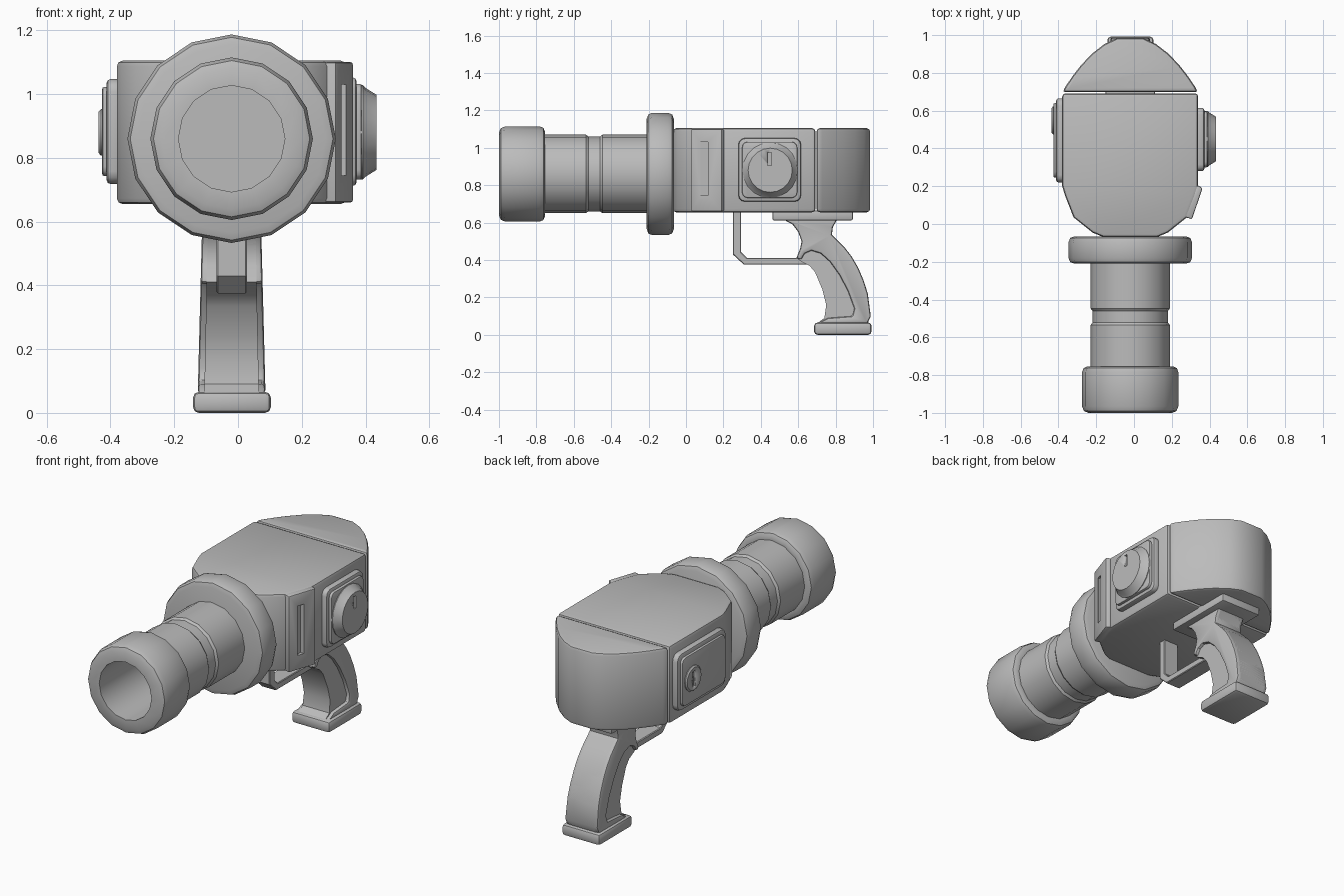
import bpy, bmesh, math
from mathutils import Vector, Matrix

if "Cube" in bpy.data.objects:
    bpy.data.objects.remove(bpy.data.objects["Cube"])

CX, AZ = -0.02, 0.86          # centre line and barrel height

grey = bpy.data.materials.new("mid grey")
grey.diffuse_color = (0.5, 0.5, 0.5, 1)
grey.use_nodes = True
grey.node_tree.nodes["Principled BSDF"].inputs["Base Color"].default_value = grey.diffuse_color


def finish(bm, name, bevel=0.0, segs=2, limit=50):
    """Round the sharp edges and turn the bmesh into a shaded object."""
    bmesh.ops.remove_doubles(bm, verts=bm.verts, dist=1e-5)
    bmesh.ops.recalc_face_normals(bm, faces=bm.faces)
    if bevel:
        edges = [e for e in bm.edges if e.calc_face_angle(0) > math.radians(limit)]
        bmesh.ops.bevel(bm, geom=edges, offset=bevel, segments=segs,
                        profile=0.5, affect='EDGES', clamp_overlap=True)
    me = bpy.data.meshes.new(name)
    bm.to_mesh(me)
    bm.free()
    me.materials.append(grey)
    ob = bpy.data.objects.new(name, me)
    bpy.context.collection.objects.link(ob)
    bpy.ops.object.select_all(action='DESELECT')
    ob.select_set(True)
    bpy.context.view_layer.objects.active = ob
    bpy.ops.object.shade_smooth_by_angle(angle=math.radians(32))
    return ob


def prism(name, pts, axis, a, b, bevel=0.0, segs=2, limit=50, taper=None):
    """Extrude an outline along x (points are y,z) or z (points are x,y)."""
    bm = bmesh.new()
    place = (lambda p, t: (t, p[0], p[1])) if axis == 'x' else (lambda p, t: (p[0], p[1], t))
    lo = [bm.verts.new(place(p, a)) for p in pts]
    hi = [bm.verts.new(place(p, b)) for p in pts]
    bm.faces.new(lo)
    bm.faces.new(hi)
    n = len(pts)
    for i in range(n):
        j = (i + 1) % n
        bm.faces.new((lo[i], lo[j], hi[j], hi[i]))
    if taper:
        for v in bm.verts:
            v.co.x = CX + (v.co.x - CX) * taper(v.co.z)
    return finish(bm, name, bevel, segs, limit)


def box(name, x, y, z, bevel=0.0, segs=2):
    return prism(name, [(x[0], y[0]), (x[1], y[0]), (x[1], y[1]), (x[0], y[1])],
                 'z', z[0], z[1], bevel, segs)


def rounded(y, z, r):
    """Rectangle outline in y,z with rounded corners."""
    out = []
    for k, (cy, cz) in enumerate([(y[1] - r, z[1] - r), (y[0] + r, z[1] - r),
                                  (y[0] + r, z[0] + r), (y[1] - r, z[0] + r)]):
        for s in range(4):
            t = math.radians(90 * k + 30 * s)
            out.append((cy + r * math.cos(t), cz + r * math.sin(t)))
    return out


def lathe(name, profile, origin, direction, n=16):
    """Revolve (radius, distance) points about a direction."""
    bm = bmesh.new()
    rot = Vector(direction).to_track_quat('Z', 'Y').to_matrix().to_4x4()
    m = Matrix.Translation(origin) @ rot
    rings = []
    for r, t in profile:
        if r == 0:
            rings.append([bm.verts.new(m @ Vector((0, 0, t)))] * n)
        else:
            rings.append([bm.verts.new(m @ Vector((
                r * math.cos(math.pi / 2 + 2 * math.pi * i / n),
                r * math.sin(math.pi / 2 + 2 * math.pi * i / n), t))) for i in range(n)])
    for p, q in zip(rings, rings[1:]):
        for i in range(n):
            j = (i + 1) % n
            bm.faces.new(list(dict.fromkeys((p[i], p[j], q[j], q[i]))))
    return finish(bm, name)


def cut(target, cutter):
    mod = target.modifiers.new("cut", 'BOOLEAN')
    mod.operation, mod.solver, mod.object = 'DIFFERENCE', 'EXACT', cutter
    cutter.hide_render = True
    cutter.hide_viewport = True


def mirrored(half):
    """Outline from right-hand (offset, y) points plus their mirror."""
    return [(CX + x, y) for x, y in half] + [(CX - x, y) for x, y in reversed(half)]


# Barrel with hollow muzzle, groove and collar
lathe("barrel", [(0, .3), (.167, .3), (.167, 1), (.222, 1), (.245, .99), (.255, .965),
                 (.255, .785), (.247, .763), (.23, .755), (.21, .755), (.21, .535),
                 (.20, .522), (.20, .46), (.21, .447), (.21, .15), (0, .15)],
      (CX, 0, AZ), (0, -1, 0))
lathe("collar", [(0, .065), (.295, .065), (.318, .074), (.327, .097), (.327, .18),
                 (.318, .202), (.295, .21), (0, .21)], (CX, 0, AZ), (0, -1, 0))

# Housing with faceted nose, and curved rear cap
prism("housing", mirrored([(.14, -.07), (.20, -.045), (.30, .035), (.345, .15), (.36, .20), (.36, .692)]),
      'z', .655, 1.105, .018)
cap = [(.36, .698)] + [(.36 * u, .70 + .295 * (1 - u * u)) for u in (.95, .85, .72, .56, .38, .19)]
prism("rear_cap", mirrored(cap), 'z', .655, 1.105, .018)

# Slotted plate on the slanted right side
plate = prism("slotted_plate", [(.338, .205), (.363, .19), (.307, .025), (.26, .04), (.30, .19)],
              'z', .66, 1.10, .008)
slot = box("slot_cutter", (.317, .42), (.078, .118), (.745, 1.03))
cut(plate, slot)

# Right side dial
prism("dial_base", rounded((.28, .615), (.712, 1.052), .035), 'x', .32, .372, .012)
prism("dial_panel", rounded((.30, .595), (.732, 1.032), .03), 'x', .36, .388, .006)
dial = lathe("dial", [(0, .36), (.148, .36), (.148, .392), (.138, .402), (.118, .434), (0, .434)],
             (0, .45, .88), (1, 0, 0), 20)
notch = box("notch_cutter", (.418, .5), (.437, .457), (.905, .975))
cut(dial, notch)

# Left side cover with small turn lock
prism("cover_base", rounded((.22, .665), (.718, 1.047), .04), 'x', -.412, -.36, .012)
prism("cover_panel", rounded((.245, .64), (.743, 1.022), .03), 'x', -.426, -.40, .006)
lock = lathe("turn_lock", [(0, .40), (.073, .40), (.073, .43), (.065, .437), (0, .437)],
             (0, .548, .88), (-1, 0, 0))
lock_slot = box("lock_slot_cutter", (-.5, -.428), (.538, .558), (.835, .925))
cut(lock, lock_slot)

# Grip: full-depth core plus a wider shell that leaves the front side panels recessed
def flare(z):
    return 1.16 - .28 * z


rear = [(.97, .06), (.988, .10), (.972, .22), (.95, .29), (.92, .36), (.885, .42),
        (.85, .465), (.78, .535), (.785, .575), (.81, .62)]
front_top = [(.515, .62), (.57, .59), (.60, .55), (.618, .50), (.61, .46), (.59, .41)]
front_low = [(.62, .39), (.66, .37), (.69, .335), (.73, .24), (.75, .16), (.74, .09), (.70, .06)]
panel = [(.615, .40), (.635, .435), (.67, .45), (.72, .435), (.77, .39), (.82, .32), (.865, .235),
         (.90, .14), (.89, .10), (.76, .09), (.70, .06)]
prism("grip_core", rear + front_top + front_low, 'x', CX - .075, CX + .075, taper=flare)
prism("grip_shell", rear + front_top + panel, 'x', CX - .093, CX + .093, .012, 2, 60, taper=flare)
box("grip_foot", (-.141, .103), (.685, .992), (0, .066), .018)
box("grip_mount", (-.15, .11), (.462, .892), (.612, .665), .008)

# Trigger guard
prism("trigger_guard", [(.25, .67), (.25, .43), (.31, .375), (.66, .375), (.66, .412),
                        (.325, .412), (.295, .442), (.295, .67)],
      'x', -.067, .028, .004, 1)
